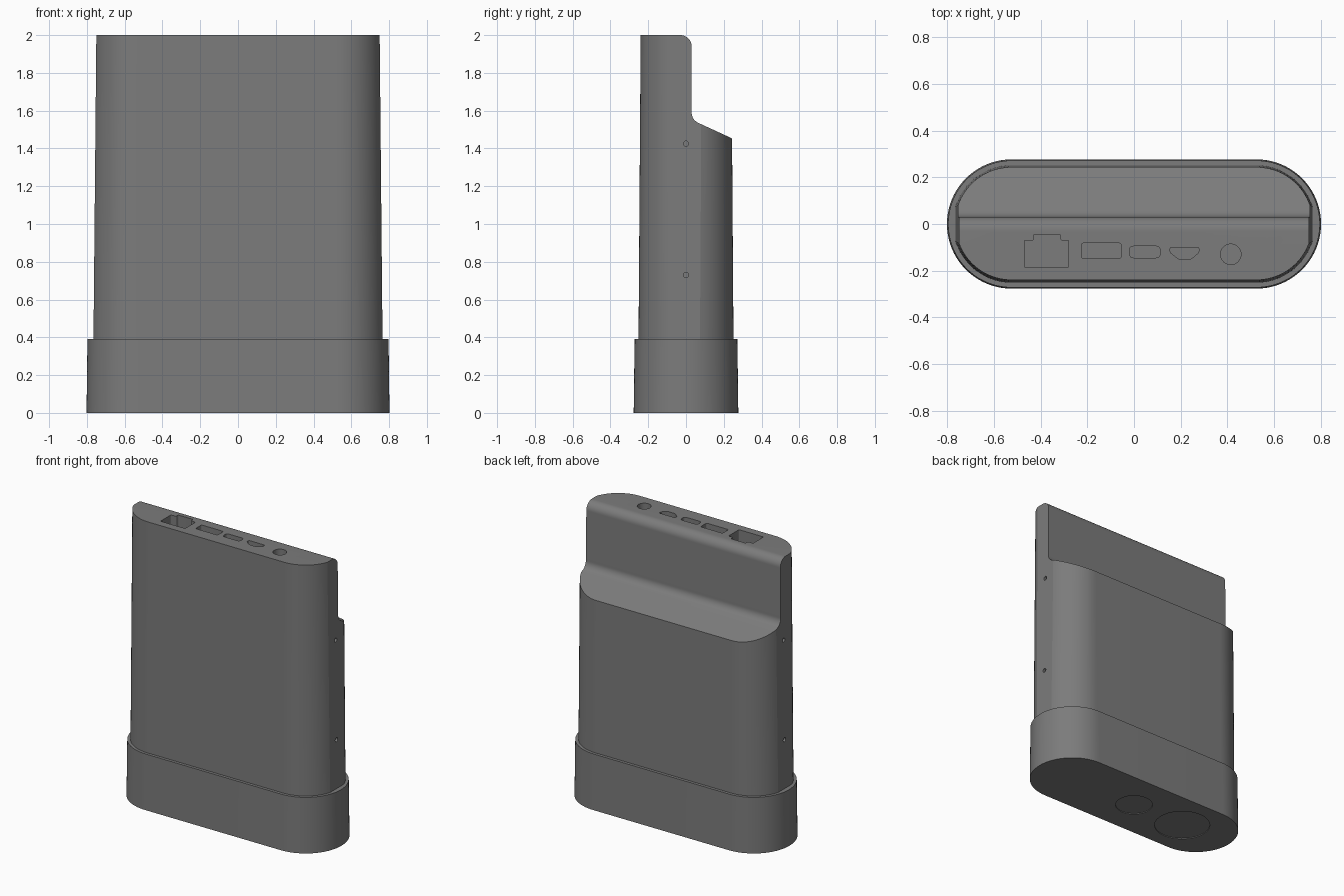
import bpy, bmesh, math
from mathutils import Vector

cube = bpy.data.objects.get("Cube")
if cube:
    bpy.data.objects.remove(cube, do_unlink=True)

grey = bpy.data.materials.new("mid grey plastic")
grey.use_nodes = True
colour = (0.2, 0.2, 0.2, 1)
grey.diffuse_color = colour
grey.node_tree.nodes["Principled BSDF"].inputs["Base Color"].default_value = colour


def loft(name, low, high):
    """Closed solid between two matching loops of 3D points."""
    bm = bmesh.new()
    a = [bm.verts.new(p) for p in low]
    b = [bm.verts.new(p) for p in high]
    n = len(a)
    for i in range(n):
        j = (i + 1) % n
        bm.faces.new((a[i], a[j], b[j], b[i]))
    bm.faces.new(a[::-1])
    bm.faces.new(b)
    bmesh.ops.recalc_face_normals(bm, faces=bm.faces)
    mesh = bpy.data.meshes.new(name)
    bm.to_mesh(mesh)
    bm.free()
    mesh.materials.append(grey)
    obj = bpy.data.objects.new(name, mesh)
    bpy.context.collection.objects.link(obj)
    return obj


def at_z(points, z):
    return [(x, y, z) for x, y in points]


def along_x(points, x):
    return [(x, y, z) for y, z in points]


def arc(cx, cy, r, start, end, steps):
    angles = [math.radians(start + (end - start) * i / steps) for i in range(steps + 1)]
    return [(cx + r * math.cos(t), cy + r * math.sin(t)) for t in angles]


def circle(cx, cy, r, steps=32):
    return arc(cx, cy, r, 0, 360, steps)[:-1]


def stadium(straight, r, flat_x=None):
    """Long oval outline, with the tips cut flat at flat_x."""
    tip = math.degrees(math.acos((flat_x - straight) / r)) if flat_x else 0.5
    half = arc(straight, 0, r, -90, -tip, 20) + arc(straight, 0, r, tip, 90, 20)
    return half + [(-x, -y) for x, y in half]


def rounded(points, r, steps=4):
    """Round the corners of a polygon."""
    out = []
    for i, p in enumerate(points):
        p = Vector(p)
        a = p + (Vector(points[i - 1]) - p).normalized() * r
        b = p + (Vector(points[(i + 1) % len(points)]) - p).normalized() * r
        for k in range(steps + 1):
            t = k / steps
            out.append(tuple(a * (1 - t) ** 2 + p * 2 * t * (1 - t) + b * t * t))
    return out


def box(x0, x1, y0, y1):
    return [(x0, y0), (x1, y0), (x1, y1), (x0, y1)]


def cut(target, cutter):
    cutter.hide_render = True
    mod = target.modifiers.new("cut", "BOOLEAN")
    mod.operation = "DIFFERENCE"
    mod.solver = "EXACT"
    mod.object = cutter
    bpy.context.view_layer.objects.active = target
    bpy.ops.object.modifier_apply(modifier=mod.name)
    bpy.data.objects.remove(cutter, do_unlink=True)


# Main tapered case and the wider sleeve around its foot
case = loft("case_body", at_z(stadium(0.525, 0.252, 0.766), 0.3),
            at_z(stadium(0.525, 0.24, 0.75), 2))
sleeve = loft("base_sleeve", at_z(stadium(0.525, 0.277), 0),
              at_z(stadium(0.525, 0.272), 0.39))

# Stepped back: rounded top edge, upright wall, filleted sloping shelf
step = [(-0.03, 2.1)] + arc(-0.03, 1.94, 0.06, 90, 0, 10)
step += arc(0.09, 1.59, 0.06, 180, 246, 10)
step += [(0.24, 1.455), (0.4, 1.38), (0.4, 2.1)]
cut(case, loft("step_cutter", along_x(step, -1), along_x(step, 1)))

# Connector sockets in the top face
network = [(-0.47, -0.185), (-0.28, -0.185), (-0.28, -0.07), (-0.315, -0.07),
           (-0.315, -0.045), (-0.43, -0.045), (-0.43, -0.07), (-0.47, -0.07)]
small = [(0.19, -0.15), (0.245, -0.15), (0.278, -0.122), (0.278, -0.1),
         (0.155, -0.1), (0.155, -0.122)]
sockets = [
    (rounded(network, 0.006), 0.16),
    (rounded(box(-0.225, -0.055, -0.148, -0.082), 0.01), 0.12),
    (rounded(box(-0.02, 0.113, -0.145, -0.095), 0.02), 0.1),
    (rounded(small, 0.008), 0.1),
    (circle(0.415, -0.13, 0.044), 0.12),
]
for outline, depth in sockets:
    cut(case, loft("socket_cutter", at_z(outline, 2 - depth), at_z(outline, 2.1)))

# Screw holes in both flat ends
for side in (-1, 1):
    for z in (0.73, 1.425):
        hole = circle(0, z, 0.014, 16)
        cut(case, loft("hole_cutter", along_x(hole, side * 0.71), along_x(hole, side * 0.9)))

# Shallow round recesses underneath
for x, r in ((0, 0.12), (-0.41, 0.18)):
    ring = circle(x, 0, r, 48)
    cut(sleeve, loft("recess_cutter", at_z(ring, -0.1), at_z(ring, 0.005)))

# Smooth curved walls, crisp edges
for obj in (case, sleeve):
    bpy.ops.object.select_all(action="DESELECT")
    obj.select_set(True)
    bpy.context.view_layer.objects.active = obj
    bpy.ops.object.shade_smooth_by_angle(angle=math.radians(18))
